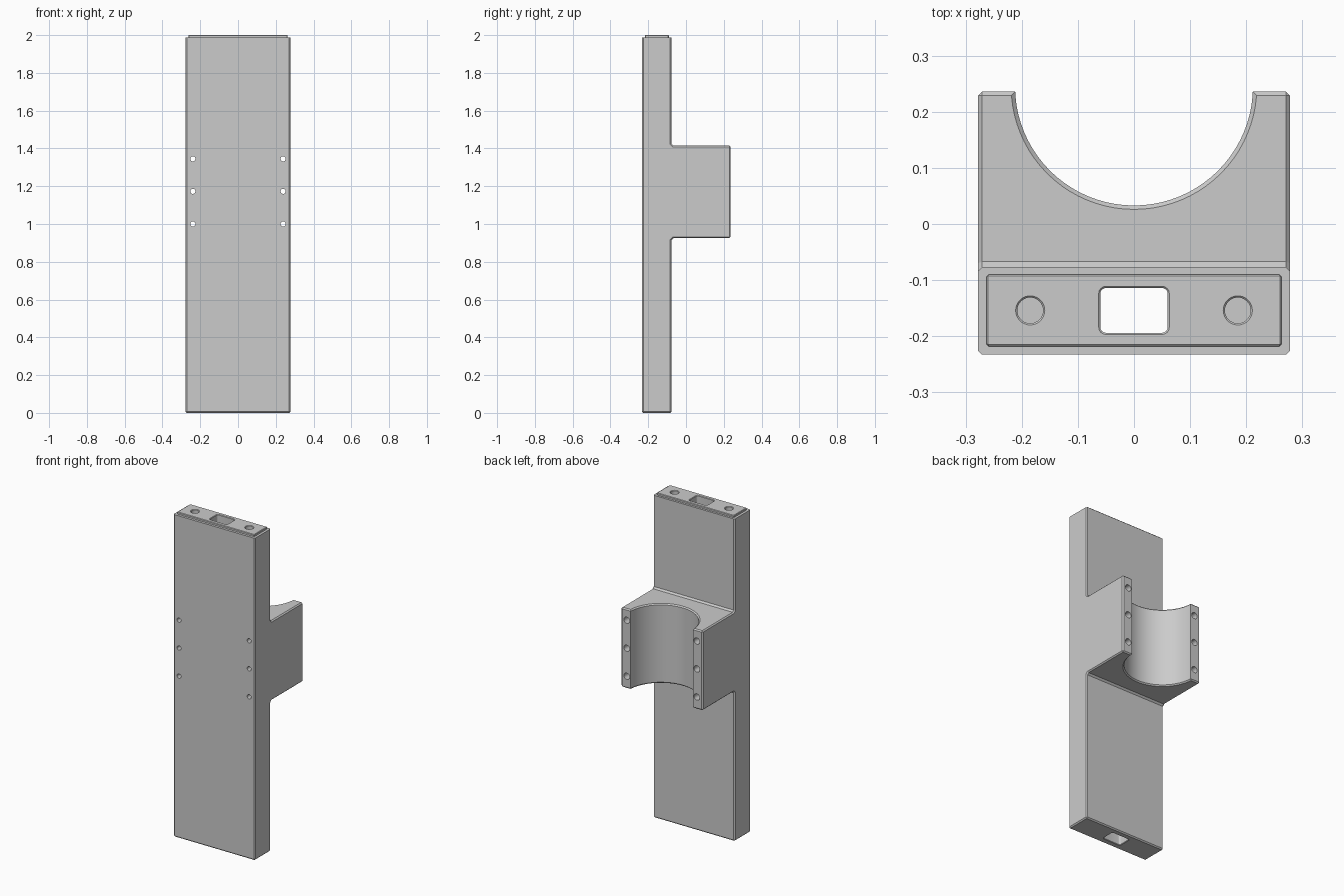
import bpy, bmesh
from math import pi, sin, cos
from mathutils import Matrix, Vector

cube = bpy.data.objects.get("Cube")
if cube:
    bpy.data.objects.remove(cube, do_unlink=True)

grey = bpy.data.materials.new("plain_grey")
grey.use_nodes = True
grey.diffuse_color = (0.6, 0.6, 0.6, 1)
grey.node_tree.nodes["Principled BSDF"].inputs["Base Color"].default_value = (0.6, 0.6, 0.6, 1)

HALF_W = 0.278
FRONT, BACK, ARM_END = -0.233, -0.077, 0.236
ARM_LOW, ARM_HIGH, SHOULDER = 0.925, 1.415, 1.987
CHAMFER, FILLET = 0.007, 0.01
MID_Y = -0.154


def make_object(name, bm):
    bmesh.ops.recalc_face_normals(bm, faces=bm.faces)
    if bm.calc_volume(signed=True) < 0:
        bmesh.ops.reverse_faces(bm, faces=bm.faces)
    mesh = bpy.data.meshes.new(name)
    bm.to_mesh(mesh)
    bm.free()
    mesh.materials.append(grey)
    obj = bpy.data.objects.new(name, mesh)
    bpy.context.collection.objects.link(obj)
    return obj


def loft(name, hx, hy, rad, sections, place, steps=8):
    """Rounded rectangle (or circle) lofted through (height, outward offset) sections."""
    bm = bmesh.new()
    rings = []
    for z, grow in sections:
        ring = []
        for q, (sx, sy) in enumerate(((1, 1), (-1, 1), (-1, -1), (1, -1))):
            # A full circle shares the points between its quarters
            for i in range(steps if hx == rad else steps + 1):
                a = (q + i / steps) * pi / 2
                p = Vector((sx * (hx - rad) + (rad + grow) * cos(a),
                            sy * (hy - rad) + (rad + grow) * sin(a), z))
                ring.append(bm.verts.new(place @ p))
        rings.append(ring)
    n = len(rings[0])
    for low, high in zip(rings, rings[1:]):
        for i in range(n):
            j = (i + 1) % n
            bm.faces.new((low[i], low[j], high[j], high[i]))
    bm.faces.new(rings[0][::-1])
    bm.faces.new(rings[-1])
    obj = make_object(name, bm)
    obj.hide_render = True
    return obj


# Upright with rear arm: extruded side profile with small inner fillets
profile = [(FRONT, 0), (BACK, 0), (BACK, ARM_LOW - FILLET), (BACK + FILLET, ARM_LOW),
           (ARM_END, ARM_LOW), (ARM_END, ARM_HIGH), (BACK + FILLET, ARM_HIGH),
           (BACK, ARM_HIGH + FILLET), (BACK, SHOULDER), (FRONT, SHOULDER)]
bm = bmesh.new()
left, right = ([bm.verts.new((x, y, z)) for y, z in profile] for x in (HALF_W, -HALF_W))
bm.faces.new(left)
bm.faces.new(right[::-1])
for i in range(len(profile)):
    bm.faces.new((left[i], left[i - 1], right[i - 1], right[i]))
bmesh.ops.recalc_face_normals(bm, faces=bm.faces)


# Chamfer every outer edge below the shoulder
def is_outer(e):
    return min(v.co.z for v in e.verts) < SHOULDER - 0.01 and e.calc_face_angle_signed() > 0.1


bmesh.ops.bevel(bm, geom=[e for e in bm.edges if is_outer(e)], offset=CHAMFER,
                offset_type='OFFSET', segments=1, profile=0.5, affect='EDGES')
bracket = make_object("bracket_body", bm)

# Raised locating lip on top
lip = loft("top_lip", 0.263, 0.064, 0.004, [(1.95, 0), (1.997, 0), (2, -0.003)],
           Matrix.Translation((0, MID_Y, 0)), 1)

# Half-round saddle with flared rims
cuts = [loft("saddle_cutter", 0.212, 0.212, 0.212,
             [(ARM_LOW - 0.01, CHAMFER + 0.01), (ARM_LOW + CHAMFER, 0),
              (ARM_HIGH - CHAMFER, 0), (ARM_HIGH + 0.01, CHAMFER + 0.01)],
             Matrix.Translation((0, 0.245, 0)), 20)]

# Cable slot through the full height
cuts.append(loft("slot_cutter", 0.06, 0.04, 0.01,
                 [(-0.01, 0.013), (0.003, 0), (1.997, 0), (2.01, 0.013)],
                 Matrix.Translation((0, MID_Y, 0)), 4))

# Blind dowel holes in the top, counterbored bolt holes front to back
for s in (-1, 1):
    cuts.append(loft("dowel_cutter", 0.023, 0.023, 0.023,
                     [(1.9, 0), (1.997, 0), (2.01, 0.013)],
                     Matrix.Translation((s * 0.185, MID_Y, 0))))
    for z in (1.0, 1.173, 1.345):
        place = Matrix.Translation((s * 0.239, 0, z)) @ Matrix.Rotation(-pi / 2, 4, 'X')
        cuts.append(loft("bolt_cutter", 0.0135, 0.0135, 0.0135,
                         [(-0.3, 0), (0.19, 0), (0.191, 0.006), (0.3, 0.006)], place, 6))

# Join the lip, cut the openings, then drop the helpers
bpy.ops.object.select_all(action='DESELECT')
bpy.context.view_layer.objects.active = bracket
bracket.select_set(True)
for helper, op in [(lip, 'UNION')] + [(c, 'DIFFERENCE') for c in cuts]:
    mod = bracket.modifiers.new(helper.name, 'BOOLEAN')
    mod.operation, mod.solver, mod.object = op, 'EXACT', helper
    bpy.ops.object.modifier_apply(modifier=mod.name)
    bpy.data.objects.remove(helper, do_unlink=True)
bpy.ops.object.shade_smooth_by_angle(angle=pi / 6)
